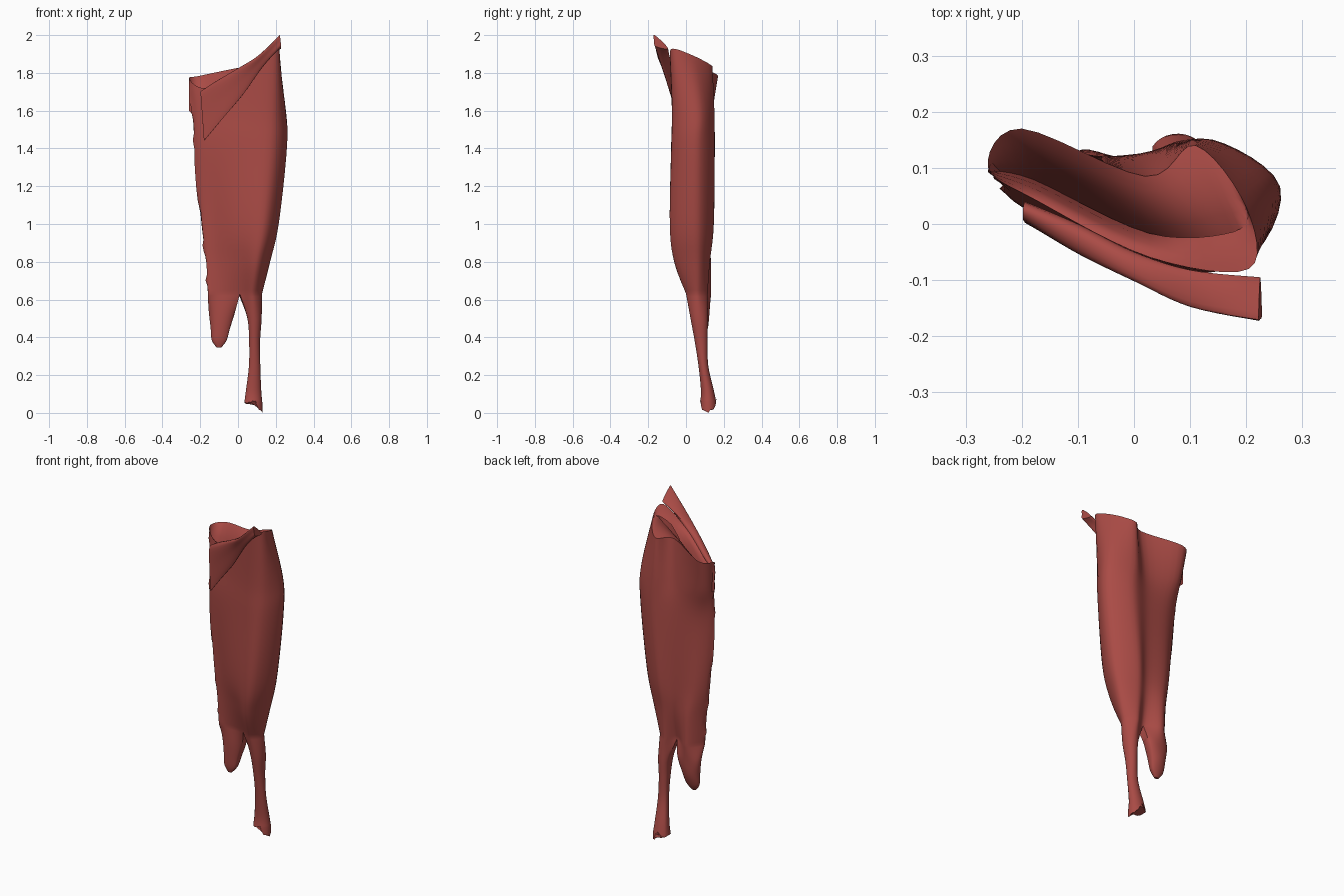
import bpy, bmesh, math, random
from mathutils import Vector

random.seed(4)
cube = bpy.data.objects.get("Cube")
if cube:
    bpy.data.objects.remove(cube)

red = bpy.data.materials.new("muscle red")
red.use_nodes = True
colour = (0.40, 0.07, 0.06, 1)
red.diffuse_color = colour
red.node_tree.nodes["Principled BSDF"].inputs["Base Color"].default_value = colour

STEPS = 6      # points between neighbouring section controls
ROWS = 6       # rings between neighbouring sections


def catmull(a, b, c, d, t):
    return 0.5 * (2 * b + (c - a) * t + (2 * a - 5 * b + 4 * c - d) * t * t
                  + (3 * b - a - 3 * c + d) * t ** 3)


def closed_spline(points, steps):
    n = len(points)
    return [catmull(points[i - 1], points[i], points[(i + 1) % n], points[(i + 2) % n], s / steps)
            for i in range(n) for s in range(steps)]


def open_spline(points, steps):
    last = len(points) - 1
    out = [catmull(points[max(i - 1, 0)], points[i], points[i + 1], points[min(i + 2, last)], s / steps)
           for i in range(last) for s in range(steps)]
    return out + [points[-1]]


def smooth_rings(rings, rows):
    """Interpolate whole rings along the length of the muscle."""
    columns = [open_spline(column, rows) for column in zip(*rings)]
    return [list(ring) for ring in zip(*columns)]


def bridge(bm, upper, lower):
    n = len(upper)
    for i in range(n):
        j = (i + 1) % n
        bm.faces.new((upper[i], upper[j], lower[j], lower[i]))


def add_rings(bm, rings, start):
    """Skin rings of points, continuing from existing vertices."""
    previous = start
    for ring in rings:
        verts = [bm.verts.new(p) for p in ring]
        bridge(bm, previous, verts)
        previous = verts
    return previous


def finish(bm, name, angle):
    bmesh.ops.remove_doubles(bm, verts=bm.verts, dist=0.0004)
    bmesh.ops.recalc_face_normals(bm, faces=bm.faces)
    mesh = bpy.data.meshes.new(name)
    bm.to_mesh(mesh)
    bm.free()
    mesh.materials.append(red)
    obj = bpy.data.objects.new(name, mesh)
    bpy.context.collection.objects.link(obj)
    bpy.ops.object.select_all(action='DESELECT')
    obj.select_set(True)
    bpy.context.view_layer.objects.active = obj
    bpy.ops.object.shade_smooth_by_angle(angle=math.radians(angle))


# Sections: left edge, back left, back middle, back right,
# right edge, front right, front middle, front left
sections = [
    (1.83, [(-.26, .1), (-.2, .17), (.02, .085), (.11, .14), (.2, .03), (.205, -.08), (.03, -.06), (-.17, .04)]),
    (1.6, [(-.24, .08), (-.19, .14), (.01, .11), (.12, .15), (.25, .07), (.2, -.065), (.02, -.055), (-.15, .02)]),
    (1.4, [(-.23, .06), (-.15, .11), (.01, .125), (.14, .15), (.258, .06), (.19, -.07), (.02, -.06), (-.14, 0)]),
    (1.0, [(-.195, .05), (-.13, .115), (.01, .122), (.1, .145), (.215, .06), (.15, -.08), (.01, -.055), (-.12, .01)]),
    (.8, [(-.17, .05), (-.1, .13), (.005, .11), (.08, .125), (.17, .06), (.11, -.06), (.01, -.02), (-.11, .025)]),
    (.63, [(-.16, .05), (-.09, .133), (.003, .08), (.07, .115), (.127, .06), (.08, 0), (.01, .033), (-.1, .04)]),
]
rim_heights = [1.77, 1.785, 1.83, 1.835, 1.895, 1.925, 1.82, 1.72]
body = []
for z, outline in sections:
    heights = rim_heights if z > 1.8 else [z] * len(outline)
    body.append(closed_spline([Vector((x, y, h)) for (x, y), h in zip(outline, heights)], STEPS))

rings = smooth_rings(body, ROWS)
for ring in rings[2:-1]:               # ragged outer edge
    ring[0].x += random.uniform(-0.01, 0.006)

# Muscle body
bm = bmesh.new()
count = len(rings[0])
top = [bm.verts.new(p) for p in rings[0]]
split = add_rings(bm, rings[1:], top)

# Hollow inside the upper rim: rolls over at the back and plunges near the front
hollow = []
for blend, depth in ((.25, .01), (.55, .045), (.8, .1), (1, .17)):
    ring = []
    for i, p in enumerate(rings[0]):
        near_front = 0.7 if i <= count // 2 else 0.3
        q = p.lerp(rings[0][-i % count], blend * near_front)
        q.z -= depth * min(1, max(0.1, (0.16 - p.x) * 4))
        ring.append(q)
    hollow.append(ring)
add_rings(bm, hollow, top)


def branch(start, sizes, offset, open_angle=0.5):
    """Continue a group of body vertices through a row of ellipses."""
    outline = [[v.co.copy() for v in start]]
    sweep = 2 * math.pi - 2 * open_angle
    for z, cx, cy, rx, ry in sizes:
        angles = [offset - open_angle - sweep * i / (len(start) - 1) for i in range(len(start))]
        outline.append([Vector((cx + rx * math.cos(a), cy + ry * math.sin(a), z)) for a in angles])
    return smooth_rings(outline, ROWS)


# Short lobe on one side of the notch
lobe_start = split[6 * STEPS:] + split[:2 * STEPS + 1]
lobe = branch(lobe_start, [(.54, -.08, .082, .075, .043), (.45, -.09, .08, .055, .036),
                           (.385, -.097, .073, .042, .023), (.347, -.1, .068, .014, .008)], 0)
bm.faces.new(add_rings(bm, lobe[1:], lobe_start))

# Long tendon on the other side, flaring into a torn, forked end
tendon_start = split[2 * STEPS:6 * STEPS + 1]
tendon = branch(tendon_start, [(.5, .085, .07, .04, .046), (.38, .086, .08, .031, .034),
                               (.25, .086, .092, .032, .026), (.12, .08, .113, .043, .034),
                               (.055, .078, .118, .051, .043)], math.pi)
for p in tendon[-1]:
    fork = 0.03 * max(0, 1 - abs(p.x - 0.085) * 40)
    p.z = max(0, p.z + fork - 0.9 * max(0, p.x - 0.075) + random.uniform(-.01, .01))
tendon[-1][len(tendon_start) // 2].z = 0
bm.faces.new(add_rings(bm, tendon[1:], tendon_start))
finish(bm, "muscle_body", 50)

# Folded flap across the upper front: rises outward from the body, then turns back to the rim
lower_edge = [(-.18, 0, 1.44), (-.08, -.04, 1.56), (.03, -.08, 1.69), (.13, -.12, 1.83), (.228, -.16, 1.94)]
upper_edge = [(-.198, .01, 1.69), (-.1, -.05, 1.755), (0, -.1, 1.82), (.1, -.145, 1.885), (.222, -.166, 2)]
inner_edge = [(-.194, .04, 1.67), (-.1, 0, 1.74), (0, -.05, 1.8), (.1, -.082, 1.87), (.225, -.095, 1.93)]
strips = []
for low, high, inner in zip(lower_edge, upper_edge, inner_edge):
    low, high, inner = Vector(low), Vector(high), Vector(inner)
    bulge = low.lerp(high, 0.5) + Vector((0, -0.006, 0))
    strips.append(closed_spline([low, bulge, high, inner], STEPS))
bm = bmesh.new()
flap = smooth_rings(strips, ROWS)
first = [bm.verts.new(p) for p in flap[0]]
last = add_rings(bm, flap[1:], first)
bm.faces.new(first)
bm.faces.new(last)
finish(bm, "folded_flap", 50)
